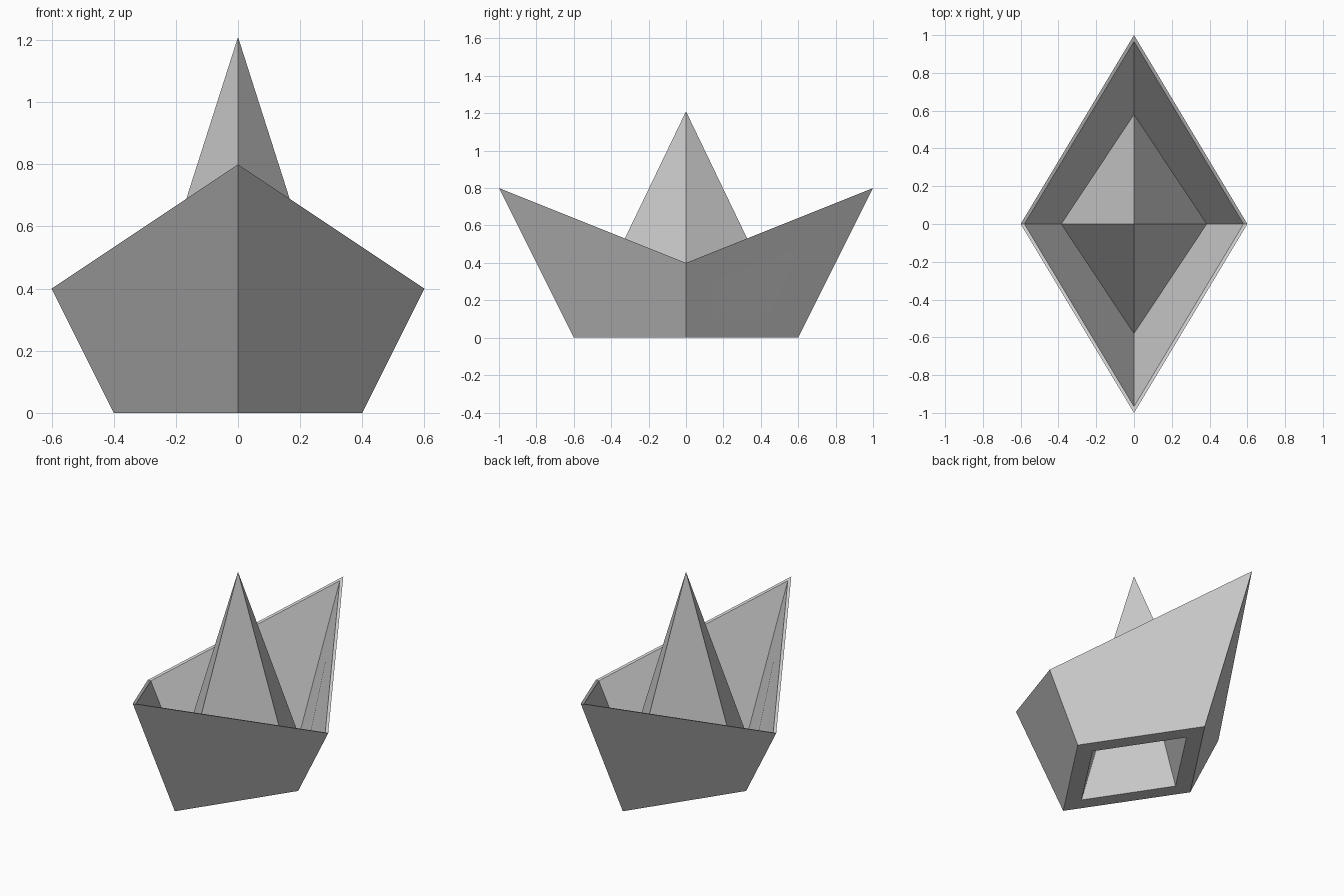
import bpy
import bmesh

if "Cube" in bpy.data.objects:
    bpy.data.objects.remove(bpy.data.objects["Cube"], do_unlink=True)

# Plain paper colour
paper = bpy.data.materials.new("grey_paper")
paper.use_nodes = True
colour = (0.6, 0.6, 0.6, 1)
paper.diffuse_color = colour
paper.node_tree.nodes["Principled BSDF"].inputs["Base Color"].default_value = colour


def diamond(bm, half_x, half_y, side_z, end_z):
    """Four corners of a diamond, with separate heights at sides and ends."""
    corners = [(half_x, 0, side_z), (0, half_y, end_z),
               (-half_x, 0, side_z), (0, -half_y, end_z)]
    return [bm.verts.new(c) for c in corners]


def bridge(bm, lower, upper):
    for i in range(4):
        j = (i + 1) % 4
        bm.faces.new((lower[i], lower[j], upper[j], upper[i]))


def cap(bm, ring, height):
    """Close a diamond with a pyramid."""
    tip = bm.verts.new((0, 0, height))
    for i in range(4):
        bm.faces.new((ring[i], ring[(i + 1) % 4], tip))


bm = bmesh.new()
# Folded sheet from the hollow underside, round the hull, up to the sail
rings = [
    diamond(bm, 0.295, 0.445, 0, 0),        # opening underneath
    diamond(bm, 0.4, 0.6, 0, 0),            # keel outline
    diamond(bm, 0.6, 1.0, 0.4, 0.8),        # outer rim
    diamond(bm, 0.58, 0.967, 0.4, 0.787),   # inner rim
    diamond(bm, 0.385, 0.58, 0.005, 0.005), # foot of the sail
]
for lower, upper in zip(rings, rings[1:]):
    bridge(bm, lower, upper)
cap(bm, rings[-1], 1.21)   # sail outside
cap(bm, rings[0], 0.925)   # sail hollow
bmesh.ops.recalc_face_normals(bm, faces=bm.faces)

mesh = bpy.data.meshes.new("folded_boat")
bm.to_mesh(mesh)
bm.free()
mesh.materials.append(paper)
boat = bpy.data.objects.new("folded_boat", mesh)
bpy.context.collection.objects.link(boat)
